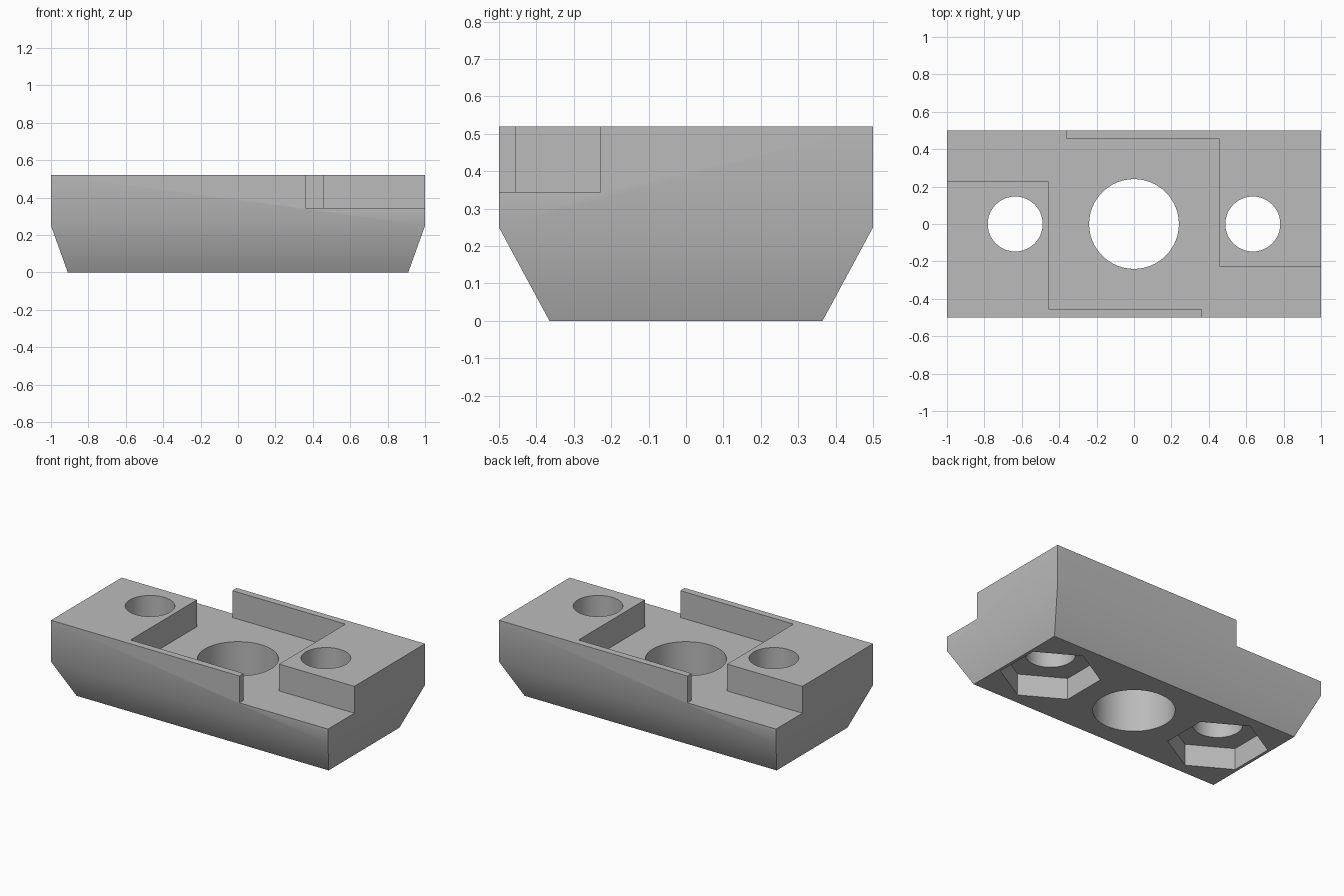
import bpy, bmesh, math

cube = bpy.data.objects.get("Cube")
if cube:
    bpy.data.objects.remove(cube, do_unlink=True)

HEIGHT, FLOOR, BEVEL_TOP = 0.52, 0.345, 0.25
BOLT_X = 0.635

grey = bpy.data.materials.new("plain_grey")
grey.use_nodes = True
colour = (0.5, 0.5, 0.5, 1)
grey.diffuse_color = colour
grey.node_tree.nodes["Principled BSDF"].inputs["Base Color"].default_value = colour


def loft(name, rings):
    """Solid through matching rings of points, listed from the bottom up."""
    bm = bmesh.new()
    loops = [[bm.verts.new(p) for p in ring] for ring in rings]
    n = len(loops[0])
    for low, high in zip(loops, loops[1:]):
        for i in range(n):
            j = (i + 1) % n
            bm.faces.new((low[i], low[j], high[j], high[i]))
    bm.faces.new(loops[0][::-1])
    bm.faces.new(loops[-1])
    bmesh.ops.recalc_face_normals(bm, faces=bm.faces)
    mesh = bpy.data.meshes.new(name)
    bm.to_mesh(mesh)
    bm.free()
    mesh.materials.append(grey)
    obj = bpy.data.objects.new(name, mesh)
    bpy.context.collection.objects.link(obj)
    return obj


def prism(name, outline, z0, z1):
    return loft(name, [[(x, y, z) for x, y in outline] for z in (z0, z1)])


def polygon(x, radius, sides, turn=0):
    angles = [turn + math.tau * i / sides for i in range(sides)]
    return [(x + radius * math.cos(a), radius * math.sin(a)) for a in angles]


def rectangle(x, y, z):
    return [(-x, -y, z), (x, -y, z), (x, y, z), (-x, y, z)]


# Block with sloping lower sides
block = loft("clamp_block", [rectangle(0.91, 0.365, 0),
                             rectangle(1, 0.5, BEVEL_TOP),
                             rectangle(1, 0.5, HEIGHT)])

# Channel across the top: half the outline, then the same turned half way round
half = [(0.36, -0.6), (0.36, -0.455), (-0.457, -0.455),
        (-0.457, 0.228), (-1.1, 0.228), (-1.1, 0.6)]
channel = half + [(-x, -y) for x, y in half]
cutters = [prism("channel_cutter", channel, FLOOR, 0.7)]

# Centre hole, bolt holes and the hexagonal nut pockets beneath them
cutters.append(prism("centre_hole_cutter", polygon(0, 0.24, 64), -0.1, 0.7))
for side, x in (("left", BOLT_X), ("right", -BOLT_X)):
    cutters.append(prism(side + "_nut_cutter", polygon(x, 0.295, 6, math.pi / 6), -0.1, 0.14))
    cutters.append(prism(side + "_bolt_cutter", polygon(x, 0.147, 48), -0.1, 0.7))

# Apply the cuts in turn
bpy.context.view_layer.objects.active = block
for cutter in cutters:
    cutter.hide_render = True
    cut = block.modifiers.new(cutter.name, 'BOOLEAN')
    cut.operation = 'DIFFERENCE'
    cut.solver = 'EXACT'
    cut.object = cutter
    bpy.ops.object.modifier_apply(modifier=cut.name)
    bpy.data.objects.remove(cutter, do_unlink=True)

# Soft shading over the shallow slopes, crisp at the corners
bpy.ops.object.select_all(action='DESELECT')
block.select_set(True)
bpy.ops.object.shade_smooth_by_angle(angle=math.radians(30))
